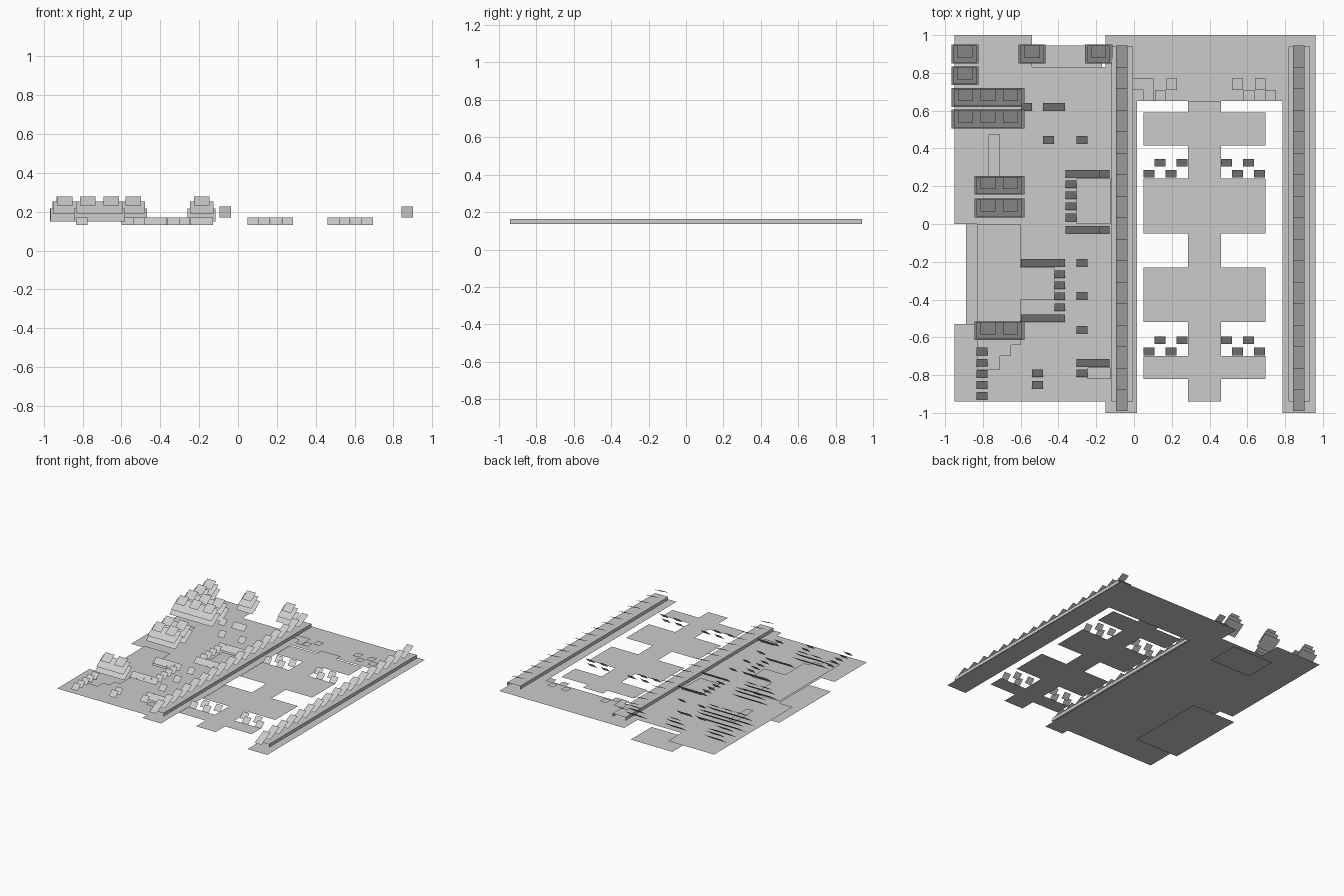
import bpy, bmesh

grey = bpy.data.materials.new("plain_grey")
grey.diffuse_color = (0.6, 0.6, 0.6, 1)

G = 0.109          # ground level
U = 0.136          # upper level, one step higher
W = 0.163          # ledge top level


def sheets(name, quads):
    """One object made of separate four-cornered sheets."""
    bm = bmesh.new()
    for q in quads:
        bm.faces.new([bm.verts.new(p) for p in q])
    me = bpy.data.meshes.new(name)
    bm.to_mesh(me)
    bm.free()
    me.materials.append(grey)
    ob = bpy.data.objects.new(name, me)
    bpy.context.collection.objects.link(ob)
    return ob


def flat(x0, x1, y0, y1, z=G):
    return [(x0, y0, z), (x1, y0, z), (x1, y1, z), (x0, y1, z)]


def lean(x0, x1, y0, y1, z0, z1):
    """Sheet facing the front, leaning back as it rises."""
    return [(x0, y0, z0), (x1, y0, z0), (x1, y1, z1), (x0, y1, z1)]


# Western ground, closed all over
sheets("west_ground", [
    flat(-0.95, -0.54, 0.83, 1.0),
    flat(-0.95, -0.60, 0.0, 0.83),
    flat(-0.60, -0.15, -0.94, 0.83),
    flat(-0.83, -0.60, -0.53, 0.0),
    flat(-0.95, -0.60, -0.94, -0.53),
])

# Slightly raised pads, the first with a stepped southern end
P = G + 0.014
sheets("ground_pads", [
    flat(-0.83, -0.60, -0.64, 0.0, P),
    flat(-0.83, -0.65, -0.70, -0.64, P),
    flat(-0.83, -0.71, -0.77, -0.70, P),
    flat(-0.60, -0.42, -0.40, -0.23, P),
    flat(-0.305, -0.125, 0.0, 0.24, P),
    flat(-0.245, -0.125, -0.82, -0.76, P),
    flat(-0.77, -0.71, 0.24, 0.475, P),
])

# Two sheets far below the ground
sheets("low_floor", [
    flat(-0.89, -0.50, -0.57, 0.09, 0.0),
    flat(-0.54, -0.17, 0.68, 0.945, 0.0),
])

# Northern plateau and the two long strips under the ledges
sheets("east_ground", [
    flat(-0.15, 0.96, 0.65, 1.0),
    flat(-0.15, 0.015, -1.0, 0.65),
    flat(0.785, 0.96, -1.0, 0.65),
])

# Central island: a trunk crossed by four bars
island = [flat(0.285, 0.46, -0.94, 0.65, U)]
for y0, y1 in ((0.415, 0.59), (-0.05, 0.24), (-0.52, -0.23), (-0.82, -0.70)):
    island += [flat(0.05, 0.285, y0, y1, U), flat(0.46, 0.695, y0, y1, U)]
sheets("island", island)

# Raised plates at the edge of the plateau
plates = []
for x, y in ((0.05, 0.71), (0.17, 0.71), (-0.005, 0.71), (0.05, 0.65), (0.11, 0.65),
             (0.52, 0.71), (0.64, 0.71), (0.58, 0.65), (0.695, 0.65)):
    plates.append(flat(x, x + 0.057, y, y + 0.06, U))
sheets("ground_plates", plates)

# Long ledges topped with rows of leaning tiles
for side, cx in (("left", -0.065), ("right", 0.872)):
    a, b = cx - 0.055, cx + 0.06
    sheets(side + "_ledge", [
        flat(a, b, -0.94, 0.94, W),
        [(b, -0.94, U), (b, 0.94, U), (b, 0.94, W), (b, -0.94, W)],
        [(a, 0.94, U), (a, -0.94, U), (a, -0.94, W), (a, 0.94, W)],
    ])
    row = []
    for i in range(17):
        y = -0.99 + i * 0.1137
        row.append(lean(cx - 0.03, cx + 0.03, y, y + 0.115, 0.17, 0.226))
    sheets(side + "_ledge_tiles", row)

# Small leaning blocks: runs, columns and single ones
spots = [(-0.57, 0.62), (-0.453, 0.62), (-0.395, 0.62),
         (-0.453, 0.445), (-0.51, -0.79), (-0.51, -0.85)]
spots += [(-0.275, y) for y in (0.445, -0.205, -0.38, -0.56, -0.79)]
for x, y, n in ((-0.333, 0.265, 4), (-0.333, -0.03, 4), (-0.57, -0.205, 4),
                (-0.57, -0.5, 4), (-0.275, -0.735, 3)):
    spots += [(x + 0.0585 * i, y) for i in range(n)]
for x, y, n in ((-0.333, 0.21, 4), (-0.393, -0.265, 4), (-0.805, -0.675, 5)):
    spots += [(x, y - 0.0585 * i) for i in range(n)]
for y in (0.325, -0.615):
    spots += [(x, y) for x in (0.137, 0.255, 0.49, 0.607)]
    spots += [(x, y - 0.06) for x in (0.079, 0.196, 0.548, 0.665)]
sheets("small_blocks", [
    lean(x - 0.029, x + 0.029, y - 0.02, y + 0.02, 0.132, 0.17)
    for x, y in spots])

# Houses: base, storey and one roof piece per bay, all leaning sheets
houses = [(-0.895, 0.90, 1), (-0.895, 0.785, 1), (-0.54, 0.90, 1),
          (-0.187, 0.90, 1), (-0.773, 0.67, 3), (-0.773, 0.555, 3),
          (-0.713, 0.205, 2), (-0.713, 0.085, 2), (-0.713, -0.565, 2)]
for i, (x, y, n) in enumerate(houses):
    h = 0.06 * n
    parts = [lean(x - h - 0.012, x + h + 0.012, y - 0.05, y + 0.05, 0.15, 0.217),
             lean(x - h, x + h, y - 0.045, y + 0.045, 0.19, 0.252)]
    for k in range(n):
        c = x + (k - (n - 1) / 2) * 0.12
        parts.append(lean(c - 0.04, c + 0.04, y - 0.02, y + 0.045, 0.233, 0.277))
    sheets("house_%d" % (i + 1), parts)
